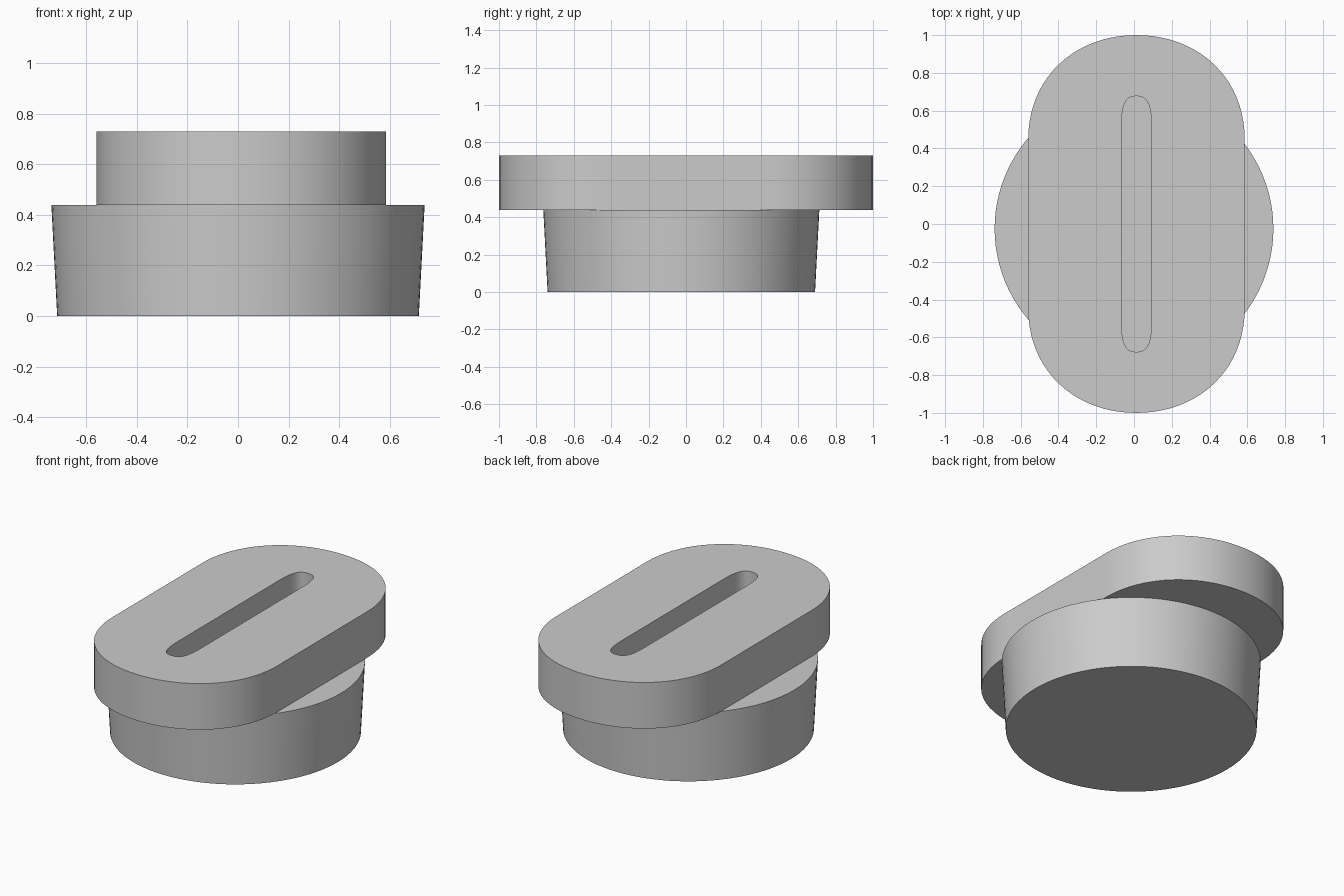
import bpy
import math

cube = bpy.data.objects.get("Cube")
if cube:
    bpy.data.objects.remove(cube, do_unlink=True)

GREY = (0.6, 0.6, 0.6, 1)
mat = bpy.data.materials.new("plain grey")
mat.use_nodes = True
mat.diffuse_color = GREY
mat.node_tree.nodes["Principled BSDF"].inputs["Base Color"].default_value = GREY


def finish(obj):
    """Give the part its colour and smooth its curved walls."""
    obj.data.materials.clear()
    obj.data.materials.append(mat)
    bpy.ops.object.select_all(action="DESELECT")
    obj.select_set(True)
    bpy.context.view_layer.objects.active = obj
    bpy.ops.object.shade_smooth_by_angle(angle=math.radians(30))


def add_oblong(curve, width, length, straight, pull):
    """Closed outline with straight sides and rounded ends."""
    hx, hy = width * pull, (length - straight) * pull
    # each row: point, incoming handle offset, outgoing handle offset
    rows = []
    for s in (1, -1):
        rows += [((s * width, -s * straight), (0, -s * hy), (0, s * straight / 2)),
                 ((s * width, s * straight), (0, -s * straight / 2), (0, s * hy)),
                 ((0, s * length), (s * hx, 0), (-s * hx, 0))]
    spline = curve.splines.new("BEZIER")
    spline.bezier_points.add(len(rows) - 1)
    spline.use_cyclic_u = True
    spline.resolution_u = 20
    for p, ((x, y), a, b) in zip(spline.bezier_points, rows):
        p.handle_left_type = p.handle_right_type = "FREE"
        p.co = (x, y, 0)
        p.handle_left = (x + a[0], y + a[1], 0)
        p.handle_right = (x + b[0], y + b[1], 0)


# Round, slightly flared base
bpy.ops.mesh.primitive_cone_add(vertices=96, radius1=0.715, radius2=0.738,
                                depth=0.44, location=(0, -0.025, 0.22))
base = bpy.context.object
base.name = "round_base"
finish(base)

# Oblong plate with a long slot through it
outline = bpy.data.curves.new("slotted_plate", "CURVE")
outline.dimensions = "2D"
outline.fill_mode = "BOTH"
outline.extrude = 0.145
add_oblong(outline, 0.573, 1.0, 0.45, 0.58)
add_oblong(outline, 0.08, 0.677, 0.5, 0.75)
plate = bpy.data.objects.new("slotted_plate", outline)
plate.location = (0.013, 0, 0.585)
bpy.context.collection.objects.link(plate)
bpy.ops.object.select_all(action="DESELECT")
plate.select_set(True)
bpy.context.view_layer.objects.active = plate
bpy.ops.object.convert(target="MESH")
plate = bpy.context.object

# Join the curve's separate walls and caps
bpy.ops.object.mode_set(mode="EDIT")
bpy.ops.mesh.select_all(action="SELECT")
bpy.ops.mesh.remove_doubles(threshold=0.0001)
bpy.ops.mesh.normals_make_consistent(inside=False)
bpy.ops.object.mode_set(mode="OBJECT")
finish(plate)
